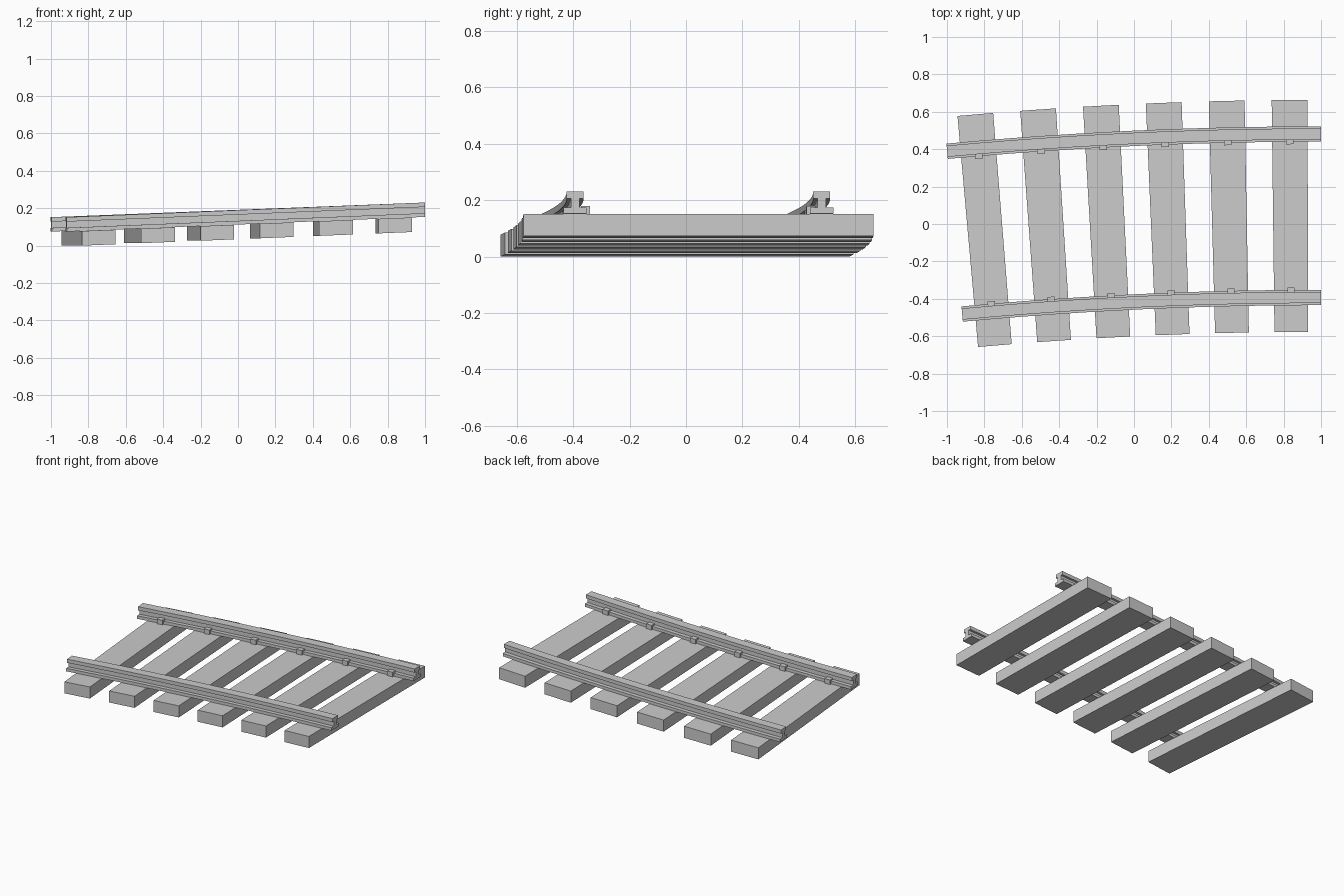
import bpy, bmesh, math

if "Cube" in bpy.data.objects:
    bpy.data.objects.remove(bpy.data.objects["Cube"])

# Track centreline: a gentle climbing arc, its right end heading along +x
R, THETA, Y0 = 21.3, 0.0921, 0.044
LENGTH = R * THETA
SLOPE, Z0 = 0.04, -0.003
SLEEPERS = 6
SLEEPER_H = 0.078
GAUGE = 0.437


def track_point(s, off, h):
    """Distance along the track, sideways offset and height to world position."""
    a = (LENGTH - s) / R
    return (1 - (R + off) * math.sin(a),
            Y0 - R + (R + off) * math.cos(a),
            Z0 + SLOPE * s + h)


def sweep(name, profile, s0, s1, steps=1):
    """Sweep an (offset, height) profile along the track, with capped ends."""
    bm = bmesh.new()
    rings = []
    for i in range(steps + 1):
        s = s0 + (s1 - s0) * i / steps
        rings.append([bm.verts.new(track_point(s, o, h)) for o, h in profile])
    n = len(profile)
    for a, b in zip(rings, rings[1:]):
        for k in range(n):
            bm.faces.new((a[k], a[(k + 1) % n], b[(k + 1) % n], b[k]))
    bm.faces.new(rings[0])
    bm.faces.new(rings[-1])
    bmesh.ops.recalc_face_normals(bm, faces=bm.faces)
    mesh = bpy.data.meshes.new(name)
    bm.to_mesh(mesh)
    bm.free()
    obj = bpy.data.objects.new(name, mesh)
    bpy.context.collection.objects.link(obj)
    return obj


def rect(o0, o1, h0, h1):
    return [(o0, h0), (o1, h0), (o1, h1), (o0, h1)]


# Half of the I-shaped rail section, mirrored to the other side
half = [(0.041, 0.0), (0.041, 0.02), (0.015, 0.02),
        (0.015, 0.053), (0.03, 0.053), (0.03, 0.077)]
section = half + [(-o, h) for o, h in reversed(half)]

# Rails
for name, side in (("outer_rail", 1), ("inner_rail", -1)):
    profile = [(side * GAUGE + o, SLEEPER_H + h) for o, h in section]
    sweep(name, profile, 0, LENGTH, 2 * SLEEPERS)

# Sleepers, each with a clip on the inside foot of both rails
for i in range(SLEEPERS):
    s = LENGTH * (i + 0.5) / SLEEPERS
    sweep(f"sleeper_{i + 1}", rect(-0.62, 0.62, 0, SLEEPER_H),
          s - 0.093, s + 0.093)
    for label, side in (("outer", 1), ("inner", -1)):
        clip = rect(side * (GAUGE - 0.054), side * (GAUGE - 0.022),
                    SLEEPER_H, SLEEPER_H + 0.031)
        sweep(f"{label}_clip_{i + 1}", clip, s - 0.02, s + 0.02)
